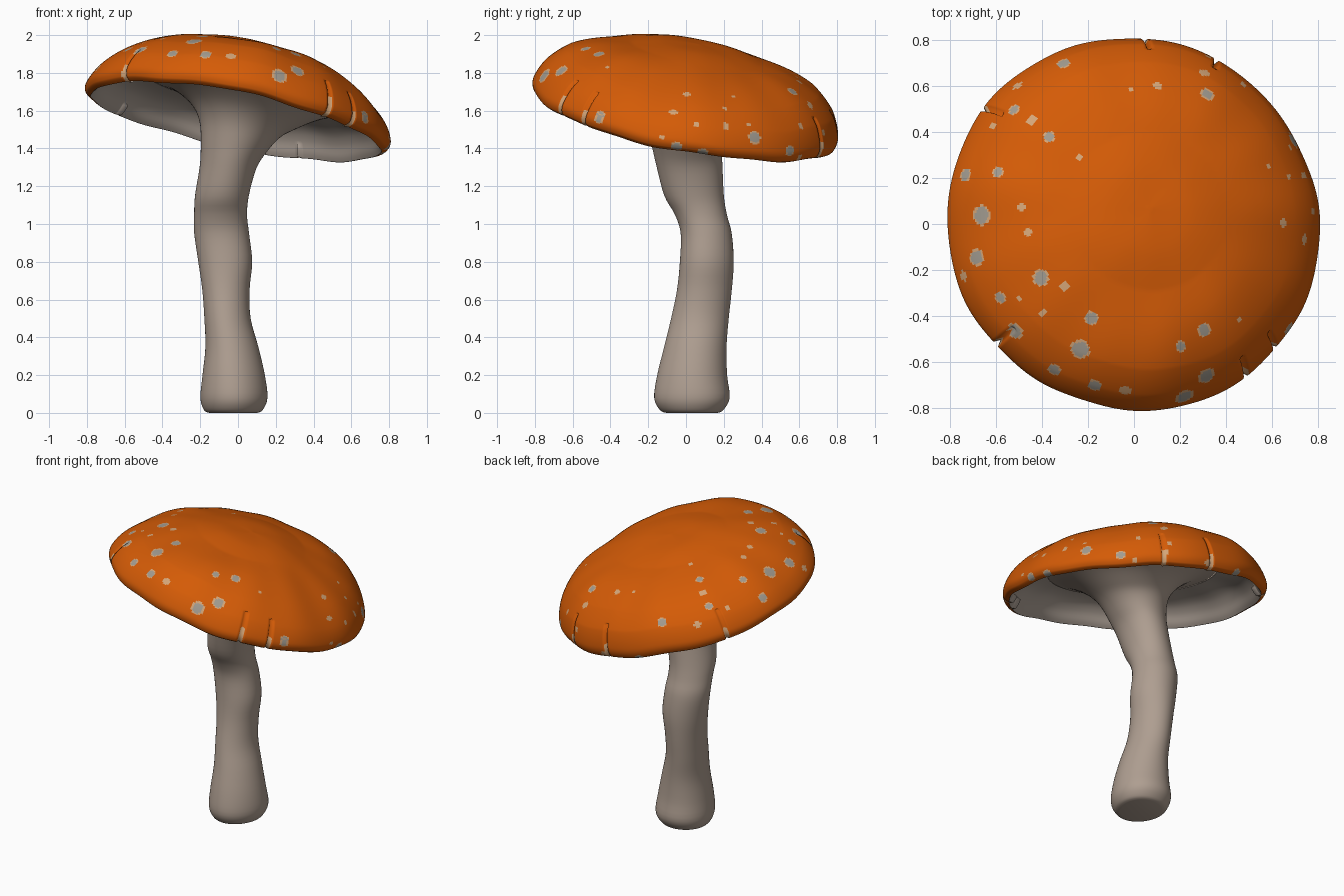
import bpy, bmesh, math
from mathutils import Vector

SEG = 360
PIVOT = Vector((-0.01, -0.01, 1.55))
TILT = Vector((0, 0, 1)).rotation_difference(Vector((0.2, 0.185, 1)).normalized())


def material(name, rgb):
    m = bpy.data.materials.new(name)
    m.diffuse_color = (*rgb, 1)
    return m


orange = material("cap_orange", (0.66, 0.105, 0.002))
beige = material("stem_beige", (0.425, 0.342, 0.282))
under = material("underside_grey_beige", (0.42, 0.355, 0.305))
tan = material("spot_tan", (0.66, 0.38, 0.19))
grey = material("spot_grey", (0.36, 0.33, 0.28))


def smooth_rows(rows, n):
    """Catmull-Rom curve through rows of numbers."""
    out = []
    for i in range(len(rows) - 1):
        p0, p1 = rows[max(i - 1, 0)], rows[i]
        p2, p3 = rows[i + 1], rows[min(i + 2, len(rows) - 1)]
        for k in range(n):
            t = k / n
            out.append([0.5 * (2 * b + (c - a) * t + (2 * a - 5 * b + 4 * c - d) * t * t
                               + (3 * b - a - 3 * c + d) * t ** 3)
                        for a, b, c, d in zip(p0, p1, p2, p3)])
    out.append(list(rows[-1]))
    return out


def loft(name, rings, mats, index_rule):
    """Skin closed rings of points; index_rule(ring, column, centre) picks the colour."""
    bm = bmesh.new()
    loops = [[bm.verts.new(p) for p in ring] for ring in rings]
    n = len(rings[0])
    for i in range(len(loops) - 1):
        a, b = loops[i], loops[i + 1]
        for j in range(n):
            k = (j + 1) % n
            f = bm.faces.new((a[j], a[k], b[k], b[j]))
            f.material_index = index_rule(i, j, f.calc_center_median())
    bm.faces.new(loops[0]).material_index = index_rule(0, 0, loops[0][0].co)
    bm.faces.new(loops[-1]).material_index = index_rule(len(rings) - 2, 0, loops[-1][0].co)
    bmesh.ops.recalc_face_normals(bm, faces=bm.faces)
    for f in bm.faces:
        f.smooth = True
    me = bpy.data.meshes.new(name)
    bm.to_mesh(me)
    bm.free()
    for m in mats:
        me.materials.append(m)
    ob = bpy.data.objects.new(name, me)
    bpy.context.collection.objects.link(ob)
    return ob


# Cap: dome profile to the lip, then the hollow underside (radius, height)
top = [(0.01, 0.418), (0.2, 0.406), (0.4, 0.358), (0.55, 0.302), (0.68, 0.224),
       (0.775, 0.133), (0.82, 0.05), (0.815, 0.003), (0.785, -0.017)]
below = [(0.785, -0.017), (0.765, 0.01), (0.735, 0.065), (0.68, 0.115),
         (0.58, 0.15), (0.40, 0.17), (0.02, 0.18)]
top_rows = smooth_rows(top, 16)
profile = top_rows + smooth_rows(below, 4)[1:]
LIP = len(top_rows) - 1

# Splits in the rim, by position seen from above
splits = [(-0.62, 0.46), (-0.58, -0.50), (0.36, 0.72), (0.06, 0.80), (0.61, -0.53), (0.48, -0.66)]
split_cols = {round(math.atan2(y, x) / math.tau * SEG) % SEG for x, y in splits}


def cap_point(i, j):
    r, h = profile[i]
    a = math.tau * j / SEG
    edge = min(1, max(0, (r - 0.35) / 0.33))
    side = math.sin(a) ** 2
    # the shoulders are fuller toward the front and the back
    full = 0.045 if math.sin(a) < 0 else 0.05
    low = 0.025 if math.sin(a) < 0 else 0.01
    blend = min(1, max(0, h / 0.13)) if i <= LIP else 0
    h += edge * side * (low + (full - low) * blend)
    h += edge * (0.004 * math.sin(7 * a) + 0.003 * math.sin(13 * a + 1))
    h += 0.005 * math.sin(3 * a + 9 * r) * min(1, r * 2)
    r *= 1 + 0.004 * math.sin(5 * a + 2) + 0.003 * math.sin(11 * a)
    if j in split_cols and r > 0.75:
        r *= 0.965
    return PIVOT + TILT @ Vector((r * math.cos(a), r * math.sin(a), h))


cap_rings = [[cap_point(i, j) for j in range(SEG)] for i in range(len(profile))]

# Spots as two coordinates and a radius, placed from above, from the front and from the right
spots_above = [(-0.30, 0.70, .03), (-0.19, 0.76, .032), (-0.51, 0.59, .022), (-0.52, 0.50, .028),
               (-0.44, 0.46, .022), (-0.37, 0.37, .026), (-0.59, 0.22, .027), (-0.73, 0.21, .032),
               (-0.48, 0.08, .019), (-0.67, 0.04, .044), (-0.45, -0.04, .019), (-0.68, -0.14, .037),
               (-0.74, -0.22, .022), (-0.40, -0.24, .036), (-0.30, -0.27, .022), (-0.58, -0.33, .027),
               (-0.39, -0.39, .017), (-0.51, -0.47, .036), (-0.18, -0.42, .032), (-0.23, -0.54, .043),
               (0.20, -0.53, .026), (0.31, -0.46, .032), (0.46, -0.42, .015), (-0.62, 0.42, .014),
               (0.31, 0.57, .03), (0.31, 0.66, .023), (0.10, 0.60, .02), (0.07, 0.79, .024),
               (-0.01, 0.58, .014), (-0.23, 0.28, .012), (-0.50, -0.31, .013), (0.49, 0.60, .017)]
spots_front = [(-0.62, 1.79, .018), (-0.35, 1.91, .03), (-0.18, 1.90, .032), (-0.03, 1.885, .025),
               (0.21, 1.79, .043), (0.32, 1.81, .038), (0.68, 1.56, .027), (0.48, 1.66, .02)]
spots_right = [(-0.05, 1.41, .03), (0.085, 1.375, .032), (0.37, 1.455, .036), (0.55, 1.385, .03),
               (0.60, 1.52, .02), (0.72, 1.42, .02), (0.73, 1.49, .014), (0.0, 1.69, .019),
               (0.25, 1.67, .014), (0.20, 1.61, .014), (0.05, 1.53, .013), (0.21, 1.525, .02),
               (-0.08, 1.59, .02), (-0.46, 1.57, .035), (-0.14, 1.46, .012), (0.34, 1.53, .012)]
outer = [p for ring in cap_rings[:LIP - 8:2] for p in ring[::2]]
spot_list = []
for table, u, v, keep in ((spots_above, 0, 1, lambda q: q.z > 1.35),
                          (spots_front, 0, 2, lambda q: q.y < -0.3),
                          (spots_right, 1, 2, lambda q: q.x > 0.3)):
    pool = [q for q in outer if keep(q)]
    for s, t, r in table:
        spot_list.append((min(pool, key=lambda q: (q[u] - s) ** 2 + (q[v] - t) ** 2), r))


def cap_colour(i, j, c):
    if i >= LIP:
        return 1
    if LIP - 36 < i < LIP and (j in split_cols or (j + 1) % SEG in split_cols):
        return 2
    for p, r in spot_list:
        d = (c - p).length
        if d < r:
            return 3 if r > 0.025 and d < 0.78 * r else 2
    return 0


loft("cap", cap_rings, [orange, under, tan, grey], cap_colour)

# Stem: height, x range, y range, and how much the ring follows the cap's tilt
stem = [(0.0, -0.15, 0.10, -0.10, 0.17, 0), (0.015, -0.18, 0.13, -0.135, 0.20, 0),
        (0.08, -0.20, 0.155, -0.165, 0.235, 0), (0.2, -0.19, 0.14, -0.15, 0.22, 0),
        (0.35, -0.175, 0.105, -0.115, 0.215, 0), (0.5, -0.18, 0.065, -0.08, 0.225, 0),
        (0.65, -0.19, 0.06, -0.05, 0.24, 0), (0.8, -0.21, 0.075, -0.035, 0.25, 0),
        (0.95, -0.23, 0.06, -0.03, 0.24, 0), (1.05, -0.23, 0.05, -0.06, 0.215, 0),
        (1.15, -0.225, 0.06, -0.115, 0.20, 0), (1.3, -0.20, 0.10, -0.155, 0.195, 0.2),
        (1.4, -0.195, 0.155, -0.18, 0.195, 0.5), (1.5, -0.20, 0.225, -0.21, 0.22, 0.8),
        (1.57, -0.23, 0.30, -0.26, 0.27, 1), (1.63, -0.29, 0.39, -0.34, 0.35, 1),
        (1.68, -0.38, 0.48, -0.44, 0.45, 1), (1.71, -0.50, 0.56, -0.53, 0.53, 1)]
stem_rings = []
for z, x0, x1, y0, y1, t in smooth_rows(stem, 4):
    ring = []
    for j in range(64):
        a = math.tau * j / 64
        s = 1 + 0.018 * math.sin(3 * a + 4 * z)
        x = (x0 + x1) / 2 + (x1 - x0) / 2 * math.cos(a) * s
        y = (y0 + y1) / 2 + (y1 - y0) / 2 * math.sin(a) * s
        ring.append(Vector((x, y, max(0, z - t * (0.2 * x + 0.185 * y)))))
    stem_rings.append(ring)
loft("stem", stem_rings, [beige], lambda i, j, c: 0)
